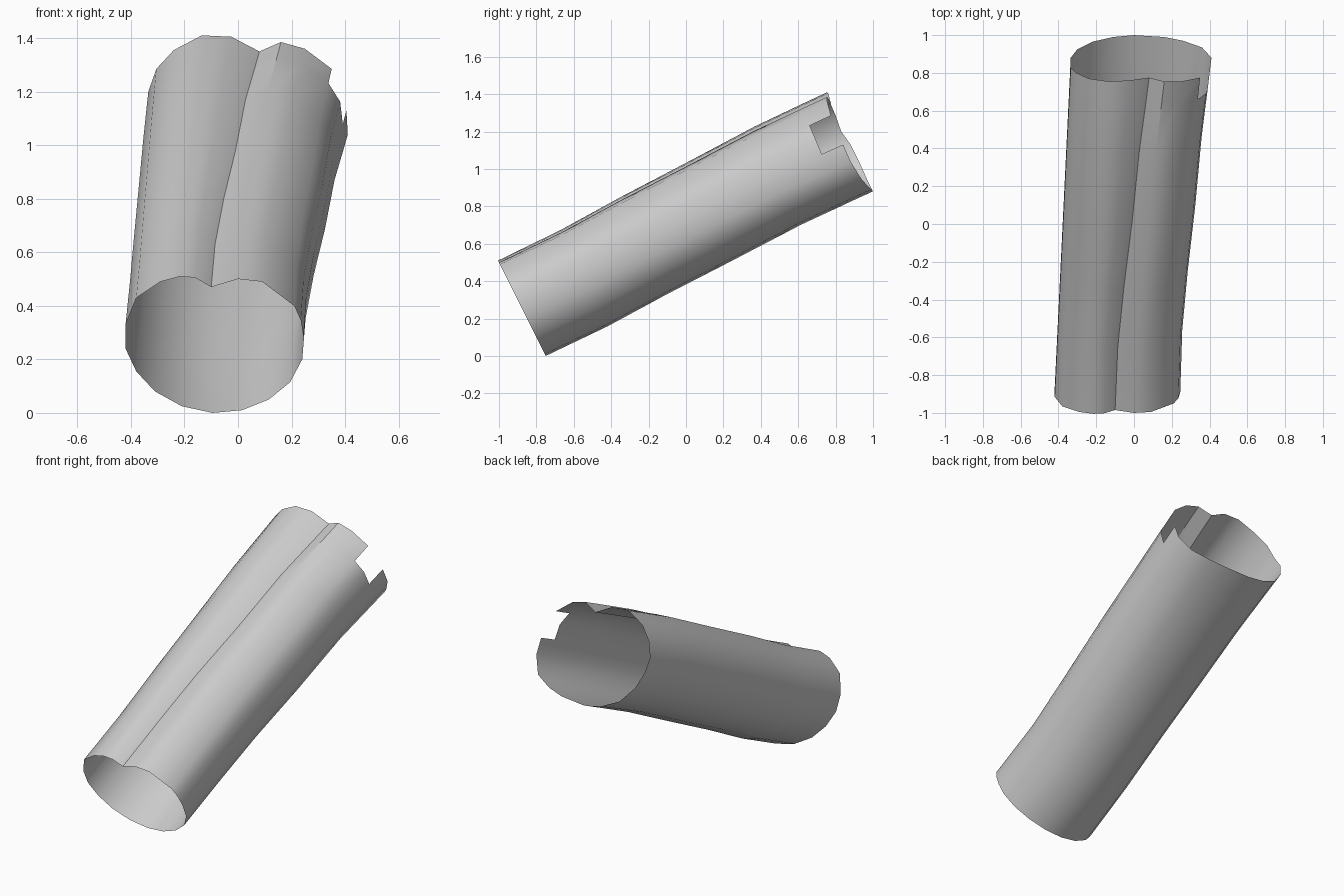
import bpy, bmesh, math
from mathutils import Vector

if "Cube" in bpy.data.objects:
    bpy.data.objects.remove(bpy.data.objects["Cube"])

grey = bpy.data.materials.new("plain grey")
grey.diffuse_color = (0.6, 0.6, 0.6, 1)
grey.use_nodes = True
grey.node_tree.nodes["Principled BSDF"].inputs["Base Color"].default_value = grey.diffuse_color

# Lower rim outline (x, z), starting at the fold valley; it lies in a tilted plane
low = [(-.10, .47), (0, .50), (.09, .49), (.21, .40), (.235, .345), (.245, .28),
       (.24, .20), (.195, .115), (.115, .05), (.015, .01), (-.095, 0), (-.21, .025),
       (-.31, .08), (-.38, .155), (-.42, .24), (-.42, .33), (-.38, .43),
       (-.29, .49), (-.215, .51), (-.16, .505)]
lower = [Vector((x, -1 + (.5 - z) * .5, z)) for x, z in low]

# Upper rim outline, matched point for point with the lower rim
upper = [Vector(p) for p in [
    (.08, .775, 1.35), (.16, .755, 1.385), (.25, .755, 1.36), (.35, .775, 1.285),
    (.395, .805, 1.215), (.405, .84, 1.13), (.41, .88, 1.04), (.36, .935, .95),
    (.26, .97, .91), (.16, .99, .89), (0, 1, .88), (-.11, .99, .90),
    (-.22, .965, .95), (-.30, .925, 1.04), (-.335, .88, 1.13), (-.335, .83, 1.20),
    (-.305, .80, 1.285), (-.24, .77, 1.355), (-.135, .755, 1.41), (-.025, .76, 1.405)]]

# Rings along the sleeve: position, sideways sag of the right half, lift
rings = [(0, 0, 0), (.19, -.02, -.008), (.37, -.02, .004), (.57, -.012, .008),
         (.78, -.012, .015), (.934, -.003, .005), (1, 0, 0)]

bm = bmesh.new()
loops = []
for t, sag, lift in rings:
    mid = -.09 + .13 * t
    loop = []
    for a, b in zip(lower, upper):
        p = a.lerp(b, t)
        side = min(1, max(0, (p.x - mid + .2) / .2))
        loop.append(bm.verts.new(p + Vector((sag * side, 0, lift))))
    loops.append(loop)

n = len(lower)
for r in range(len(loops) - 1):
    for i in range(n):
        # Rectangular notch in the upper rim
        if r == len(loops) - 2 and i in (3, 4):
            continue
        j = (i + 1) % n
        bm.faces.new((loops[r][i], loops[r + 1][i], loops[r + 1][j], loops[r][j]))
bmesh.ops.recalc_face_normals(bm, faces=bm.faces)

# Outward normals for the open tube
bottom = min(bm.faces, key=lambda f: f.calc_center_median().z)
if bottom.normal.z > 0:
    bmesh.ops.reverse_faces(bm, faces=bm.faces)

mesh = bpy.data.meshes.new("sleeve")
bm.to_mesh(mesh)
bm.free()
sleeve = bpy.data.objects.new("sleeve", mesh)
bpy.context.collection.objects.link(sleeve)
mesh.materials.append(grey)
bpy.context.view_layer.objects.active = sleeve
sleeve.select_set(True)
bpy.ops.object.shade_smooth_by_angle(angle=math.radians(38))
